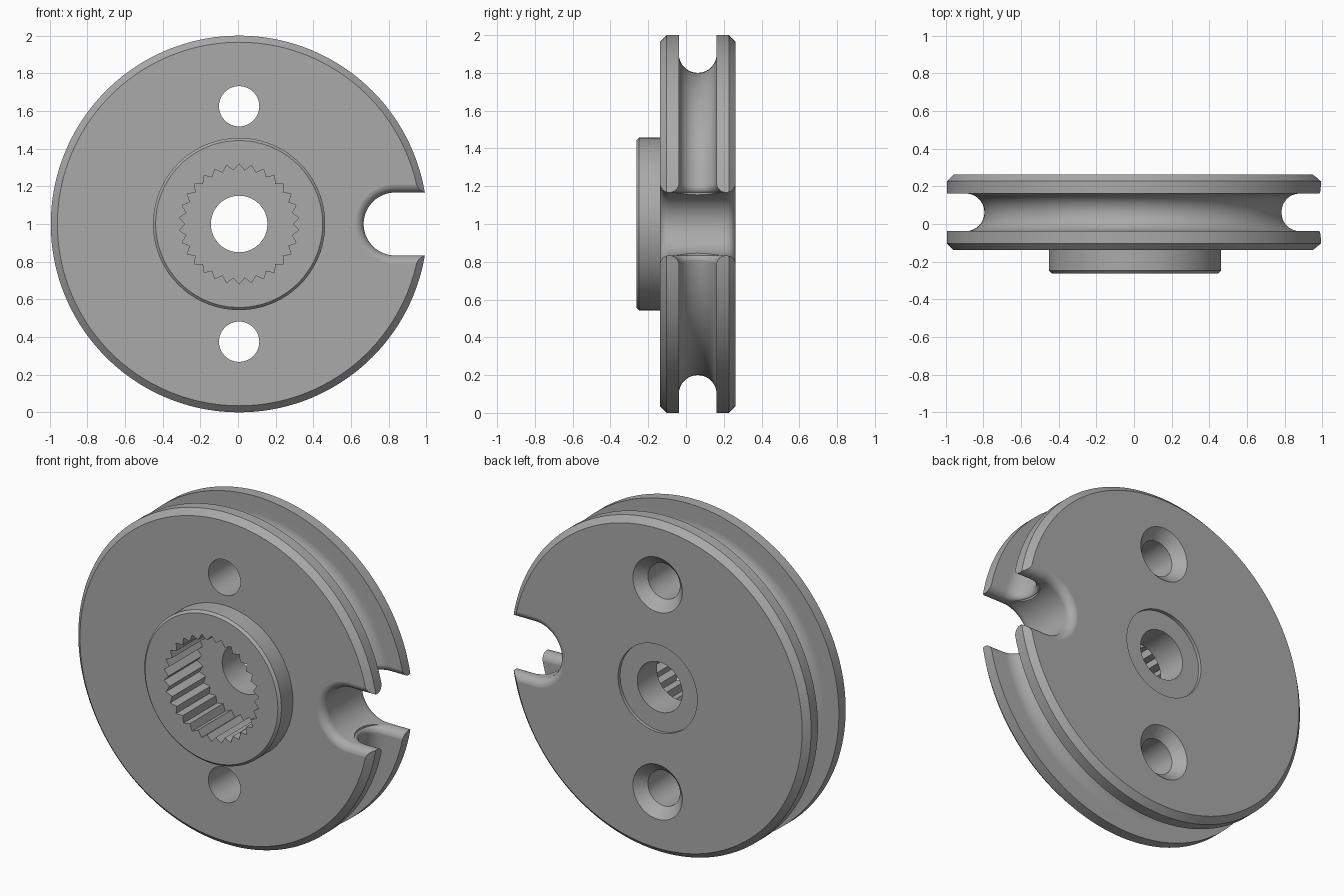
import bpy, bmesh, math
from math import sin, cos, pi, sqrt

if "Cube" in bpy.data.objects:
    bpy.data.objects.remove(bpy.data.objects["Cube"])

CX, CZ = 0.006, 1.0        # wheel axis
MID, HALF = 0.062, 0.2     # disc mid plane and half thickness
GROOVE, FILLET = 0.1, 0.049
FRONT, BACK = MID - HALF, MID + HALF

grey = bpy.data.materials.new("plain grey")
grey.use_nodes = True
grey.diffuse_color = (0.4, 0.4, 0.4, 1)
grey.node_tree.nodes["Principled BSDF"].inputs["Base Color"].default_value = (0.4, 0.4, 0.4, 1)


def loft(name, rings, wrap=False):
    """Skin closed rings; join last to first, or cap both ends."""
    bm = bmesh.new()
    rows = [[bm.verts.new((x + CX, y, z + CZ)) for x, y, z in ring] for ring in rings]
    n = len(rows[0])
    pairs = list(zip(rows, rows[1:])) + ([(rows[-1], rows[0])] if wrap else [])
    for a, b in pairs:
        for i in range(n):
            j = (i + 1) % n
            bm.faces.new((a[i], a[j], b[j], b[i]))
    if not wrap:
        bm.faces.new(rows[0])
        bm.faces.new(rows[-1])
    bmesh.ops.recalc_face_normals(bm, faces=bm.faces)
    mesh = bpy.data.meshes.new(name)
    bm.to_mesh(mesh)
    bm.free()
    mesh.materials.append(grey)
    obj = bpy.data.objects.new(name, mesh)
    bpy.context.collection.objects.link(obj)
    return obj


def circle(r, y, z0=0, n=48):
    return [(r * cos(2 * pi * i / n), y, z0 + r * sin(2 * pi * i / n)) for i in range(n)]


# Grooved wheel with hub, through hole and shallow back recess, turned round y
groove = [(0.9 - GROOVE * sin(pi * k / 16), MID - GROOVE * cos(pi * k / 16)) for k in range(17)]
profile = [(0.15, -0.262), (0.443, -0.262), (0.457, -0.248), (0.457, FRONT),
           (0.965, FRONT), (1, FRONT + 0.035), (1, MID - GROOVE), *groove,
           (1, MID + GROOVE), (1, BACK - 0.035), (0.965, BACK),
           (0.264, BACK), (0.264, BACK - 0.02), (0.15, BACK - 0.02)]
SEG = 144
wheel = loft("pulley_wheel", [[(r * cos(2 * pi * i / SEG), y, r * sin(2 * pi * i / SEG))
                               for r, y in profile] for i in range(SEG)], wrap=True)
cutters = []

# Serrated bore
TEETH = 30
star = [(0.318 if i % 2 == 0 else 0.286, pi / 2 + pi * i / TEETH) for i in range(2 * TEETH)]
cutters.append(loft("bore_cutter", [[(r * cos(a), y, r * sin(a)) for r, a in star]
                                    for y in (-0.3, 0.055)]))

# Countersunk holes
for side in (1, -1):
    z = 0.625 * side
    cutters.append(loft("hole_cutter", [circle(0.107, -0.3, z), circle(0.107, BACK - 0.06, z),
                                        circle(0.165, BACK, z), circle(0.165, 0.4, z)]))


# Rim slot, flaring out to rounded edges at both faces
def slot_ring(off, y):
    r = 0.167 + off
    arc = [(0.828 + r * cos(a), y, r * sin(a))
           for a in (pi / 2 + pi * k / 32 for k in range(33))]
    return [(1.2, y, r)] + arc + [(1.2, y, -r)]


flare = [(FILLET, HALF + 0.1)]
for k in range(9):
    t = pi / 2 * k / 8
    flare.append((FILLET * (1 - sin(t)), HALF - FILLET * (1 - cos(t)) + 0.0004))
rings = [slot_ring(o, MID - d) for o, d in flare]
rings += [slot_ring(o, MID + d) for o, d in reversed(flare)]
cutters.append(loft("slot_cutter", rings))


# Rounding where the groove runs into the slot
def groove_ring(off, z):
    w = GROOVE + off
    depth = GROOVE + 0.4 * off
    base = sqrt(0.81 - z * z)
    arc = [(base - depth * sin(pi * k / 16), MID - w * cos(pi * k / 16), z) for k in range(17)]
    return [(1.2, MID - w, z)] + arc + [(1.2, MID + w, z)]


steps = []
for k in range(9):
    t = pi / 2 * k / 8
    steps.append((FILLET * (1 - cos(t)) - 0.0007, 0.167 + FILLET * (1 - sin(t))))
rings = [groove_ring(o, d) for o, d in steps]
rings += [groove_ring(o, -d) for o, d in reversed(steps)]
cutters.append(loft("groove_edge_cutter", rings))

# Apply the cuts, then drop the cutters
for cutter in cutters:
    cutter.hide_render = True
    mod = wheel.modifiers.new("cut", 'BOOLEAN')
    mod.operation, mod.solver, mod.object = 'DIFFERENCE', 'EXACT', cutter
bpy.ops.object.select_all(action='DESELECT')
wheel.select_set(True)
bpy.context.view_layer.objects.active = wheel
for mod in list(wheel.modifiers):
    bpy.ops.object.modifier_apply(modifier=mod.name)
for cutter in cutters:
    bpy.data.objects.remove(cutter)

bpy.ops.object.shade_smooth_by_angle(angle=math.radians(25))
normals = wheel.modifiers.new("even_shading", 'WEIGHTED_NORMAL')
normals.keep_sharp = True
